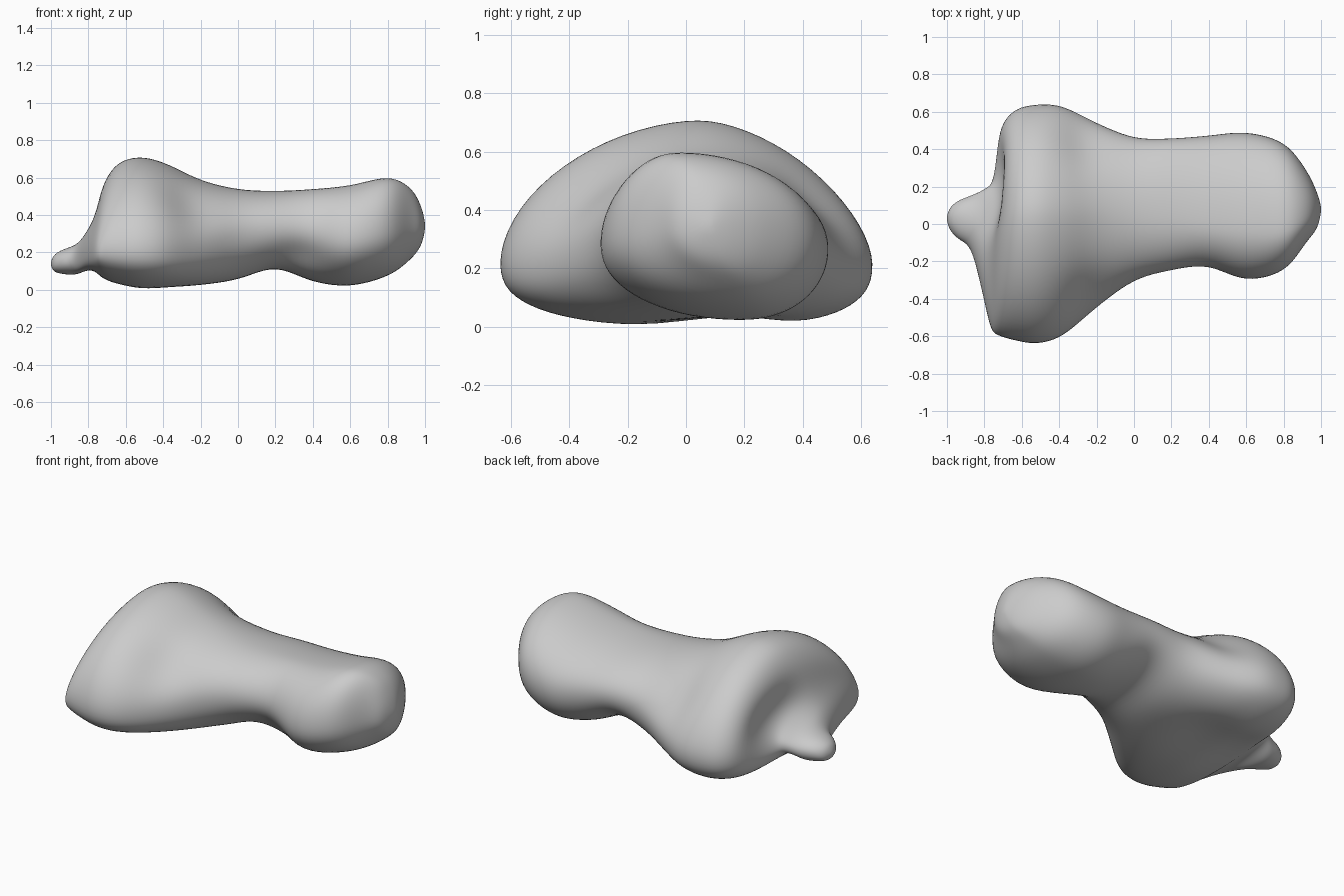
import bpy, bmesh, math
from mathutils import Vector

cube = bpy.data.objects.get("Cube")
if cube:
    bpy.data.objects.remove(cube, do_unlink=True)

STEPS, SIDES = 6, 72

# Cross-sections: x, y min, y max, z low, z high, y of crest, y of keel, z of widest point
SECTIONS = [
    (-.985, -.03, .085, .10, .185, .03, .03, .14),
    (-.94, -.08, .125, .085, .215, .03, .03, .15),
    (-.87, -.14, .155, .08, .245, .00, .03, .16),
    (-.81, -.37, .19, .10, .315, -.12, .00, .19),
    (-.765, -.56, .25, .095, .41, -.12, -.02, .20),
    (-.72, -.60, .50, .055, .57, -.04, .00, .22),
    (-.64, -.625, .61, .02, .68, .03, .10, .22),
    (-.52, -.643, .642, -.003, .713, .05, .10, .22),
    (-.38, -.60, .632, .005, .677, .05, .05, .22),
    (-.20, -.45, .545, .022, .59, .05, .00, .24),
    (.00, -.305, .465, .055, .54, .03, .05, .30),
    (.20, -.25, .46, .115, .53, .03, .05, .32),
    (.40, -.235, .475, .043, .54, .00, .15, .29),
    (.60, -.30, .492, .02, .56, -.02, .20, .27),
    (.80, -.25, .435, .073, .603, -.03, .18, .31),
    (.92, -.10, .29, .16, .547, .03, .15, .34),
    (.98, -.02, .165, .24, .445, .08, .10, .34),
]
TIPS = [(-1.003, .03, .14), (1.003, .08, .34)]

# Soft dents: centre, push, radius
DENTS = [
    ((-.78, .10, .38), (.05, 0, 0), .14),
    ((-.74, .28, .32), (.05, 0, 0), .14),
    ((-.60, .13, .00), (0, 0, .06), .15),
    ((-.36, .16, .01), (0, 0, .04), .14),
    ((-.29, -.36, .45), (0, .03, -.02), .14),
    ((-.30, .42, .42), (0, -.03, -.02), .14),
    ((.34, -.22, .15), (0, .04, .02), .12),
]


def tip_row(x, y, z):
    return (x, y, y, z, z, y, y, z)


def spline(a, b, c, d, t):
    """Smooth blend from b to c."""
    return [.5 * (2 * q + (r - p) * t + (2 * p - 5 * q + 4 * r - s) * t * t
                  + (3 * q - p - 3 * r + s) * t ** 3) for p, q, r, s in zip(a, b, c, d)]


def ring_point(row, angle):
    x, y0, y1, z0, z1, crest, keel, mid = row
    c, s = math.cos(angle), math.sin(angle)
    # the wide end has sloping shoulders and a flatter base
    wide = min(1, max(0, (.1 - x) / .4)) * min(1, max(0, (x + .9) / .15))
    if s >= 0:
        n = 2.05 - wide * (.43 if c >= 0 else .25)
    else:
        n = 2.1 + .6 * wide
    u, v = abs(c) ** (2 / n), abs(s) ** (2 / n)
    # the centre line slides from crest or keel to a shared middle at the flanks
    yc = crest if s >= 0 else keel
    y = yc + u * ((y1 - yc) if c >= 0 else (y0 - yc))
    z = mid + v * ((z1 - mid) if s >= 0 else (z0 - mid))
    return Vector((x, y, z))


def dented(p):
    q = p.copy()
    for centre, push, radius in DENTS:
        d = (p - Vector(centre)).length / radius
        q += Vector(push) * math.exp(-d * d)
    return q


# Interpolated sections along the length
rows = [tip_row(*TIPS[0])] + SECTIONS + [tip_row(*TIPS[1])]
fine = []
for i in range(len(rows) - 1):
    a, d = rows[max(i - 1, 0)], rows[min(i + 2, len(rows) - 1)]
    for k in range(STEPS):
        fine.append(spline(a, rows[i], rows[i + 1], d, k / STEPS))
fine = fine[1:]

# Lofted skin
bm = bmesh.new()
rings = [[bm.verts.new(dented(ring_point(r, 2 * math.pi * j / SIDES))) for j in range(SIDES)]
         for r in fine]
for a, b in zip(rings, rings[1:]):
    for j in range(SIDES):
        k = (j + 1) % SIDES
        bm.faces.new((a[j], a[k], b[k], b[j]))
for tip, ring in ((TIPS[0], rings[0]), (TIPS[1], rings[-1])):
    pole = bm.verts.new(tip)
    for j in range(SIDES):
        bm.faces.new((pole, ring[j], ring[(j + 1) % SIDES]))
for _ in range(8):
    bmesh.ops.smooth_vert(bm, verts=bm.verts, factor=.5, use_axis_x=True,
                          use_axis_y=True, use_axis_z=True)
bmesh.ops.recalc_face_normals(bm, faces=bm.faces)

mesh = bpy.data.meshes.new("body")
bm.to_mesh(mesh)
bm.free()
body = bpy.data.objects.new("body", mesh)
bpy.context.collection.objects.link(body)
for p in mesh.polygons:
    p.use_smooth = True

# Colour
grey = bpy.data.materials.new("plain grey")
grey.use_nodes = True
grey.diffuse_color = (.6, .6, .6, 1)
grey.node_tree.nodes["Principled BSDF"].inputs["Base Color"].default_value = (.6, .6, .6, 1)
mesh.materials.append(grey)
